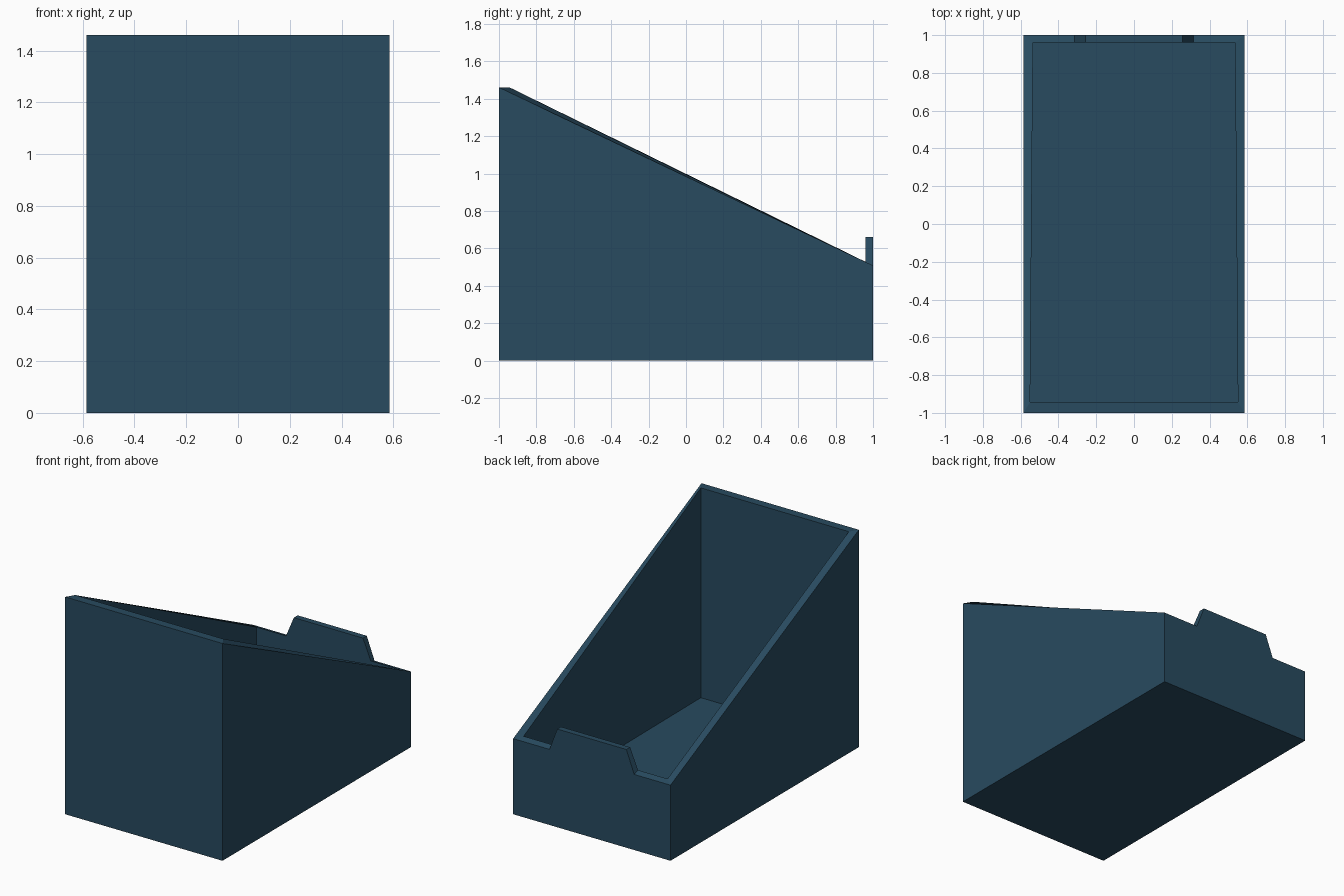
import bpy, bmesh

if "Cube" in bpy.data.objects:
    bpy.data.objects.remove(bpy.data.objects["Cube"])

mat = bpy.data.materials.new("dark slate blue")
mat.diffuse_color = (0.021, 0.069, 0.115, 1)
mat.use_nodes = True
mat.node_tree.nodes["Principled BSDF"].inputs["Base Color"].default_value = mat.diffuse_color

bm = bmesh.new()


def loop(points):
    return [bm.verts.new(p) for p in points]


def back_edge(half_width, y, z):
    # Back top edge from right to left, with the raised tapered tab in the middle
    return [(half_width, y, z), (0.315, y, z), (0.257, y, 0.66),
            (-0.257, y, 0.66), (-0.315, y, z), (-half_width, y, z)]


# Four closed loops: outer base, outer rim, inner rim, inner floor
base = loop([(-.585, -1, 0), (.585, -1, 0), (.585, 1, 0), (-.585, 1, 0)])
outer = loop([(-.585, -1, 1.46), (.585, -1, 1.46)] + back_edge(.585, 1, .508))
inner = loop([(-.55, -.943, 1.46), (.55, -.943, 1.46)] + back_edge(.535, .96, .522))
floor = loop([(-.55, -.943, .05), (.55, -.943, .05), (.535, .96, .05), (-.535, .96, .05)])

# Outer and inner walls: front, right, back with tab, left
for low, top in ((base, outer), (floor, inner)):
    bm.faces.new((low[0], low[1], top[1], top[0]))
    bm.faces.new((low[1], low[2], top[2], top[1]))
    bm.faces.new([low[2], low[3]] + top[:1:-1])
    bm.faces.new((low[3], low[0], top[0], top[7]))

# Underside, inside floor and sloping rim
bm.faces.new(base[::-1])
bm.faces.new(floor)
for i in range(8):
    j = (i + 1) % 8
    bm.faces.new((outer[i], outer[j], inner[j], inner[i]))

bmesh.ops.recalc_face_normals(bm, faces=bm.faces[:])
mesh = bpy.data.meshes.new("sloped_open_bin")
bm.to_mesh(mesh)
bm.free()
mesh.materials.append(mat)
bpy.context.collection.objects.link(bpy.data.objects.new("sloped_open_bin", mesh))
